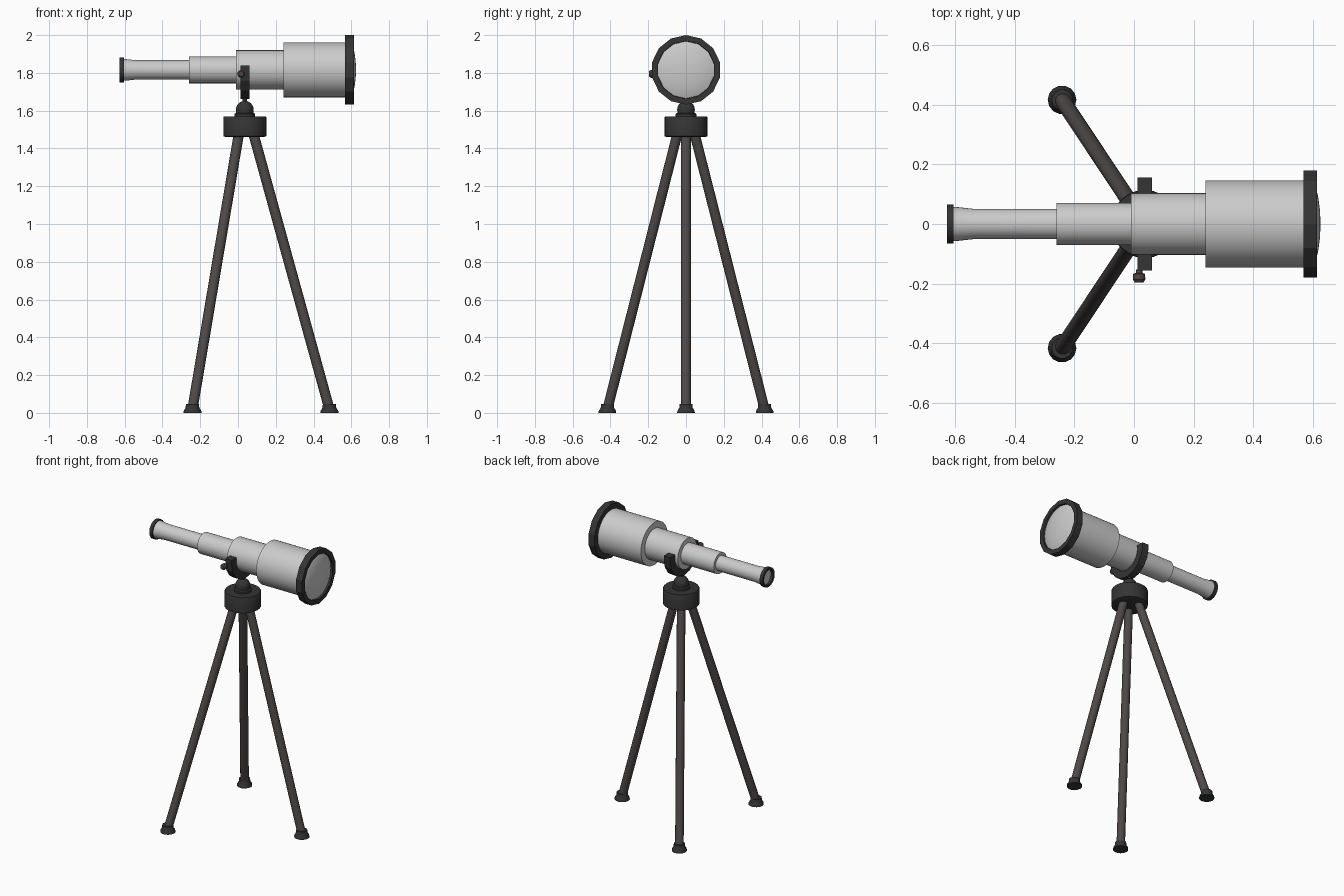
import bpy, bmesh, math
from mathutils import Vector, Matrix

if "Cube" in bpy.data.objects:
    bpy.data.objects.remove(bpy.data.objects["Cube"])

AXIS_Z = 1.816   # height of the telescope's optical axis
HUB_X = 0.036    # centre of the tripod head


def material(name, rgb):
    m = bpy.data.materials.new(name)
    m.diffuse_color = (*rgb, 1)
    m.use_nodes = True
    m.node_tree.nodes["Principled BSDF"].inputs["Base Color"].default_value = m.diffuse_color
    return m


black = material("black_plastic", (0.035, 0.035, 0.035))
leg_grey = material("dark_leg", (0.075, 0.068, 0.066))
brown = material("knob_brown", (0.085, 0.06, 0.055))


def finish(name, bm, mat=None, angle=35):
    bmesh.ops.recalc_face_normals(bm, faces=bm.faces)
    me = bpy.data.meshes.new(name)
    bm.to_mesh(me)
    bm.free()
    ob = bpy.data.objects.new(name, me)
    bpy.context.collection.objects.link(ob)
    if mat:
        me.materials.append(mat)
    if angle:
        bpy.ops.object.select_all(action='DESELECT')
        ob.select_set(True)
        bpy.context.view_layer.objects.active = ob
        bpy.ops.object.shade_smooth_by_angle(angle=math.radians(angle))
    return ob


def lathe(name, profile, origin, direction, sides=32, mat=None, closed=False, angle=35):
    """Revolve (distance along axis, radius) points around a direction."""
    bm = bmesh.new()
    rot = Vector((0, 0, 1)).rotation_difference(Vector(direction)).to_matrix()
    origin = Vector(origin)
    rings = []
    for h, r in profile:
        count = 1 if r == 0 else sides
        rings.append([bm.verts.new(origin + rot @ Vector((
            r * math.cos(2 * math.pi * i / sides),
            r * math.sin(2 * math.pi * i / sides), h))) for i in range(count)])
    pairs = list(zip(rings, rings[1:]))
    if closed:
        pairs.append((rings[-1], rings[0]))
    for a, b in pairs:
        for i in range(sides):
            j = (i + 1) % sides
            if len(a) == 1:
                bm.faces.new((a[0], b[i], b[j]))
            elif len(b) == 1:
                bm.faces.new((a[i], b[0], a[j]))
            else:
                bm.faces.new((a[i], a[j], b[j], b[i]))
    if not closed:
        for ring in (rings[0], rings[-1]):
            if len(ring) > 1:
                bm.faces.new(ring)
    return finish(name, bm, mat, angle)


def along_x(name, profile, **kw):
    return lathe(name, profile, (0, 0, AXIS_Z), (1, 0, 0), **kw)


# Telescoping barrel sections
along_x("front_barrel", [(0.24, 0.146), (0.585, 0.146)])
along_x("middle_barrel", [(-0.01, 0.104), (0.25, 0.104)])
along_x("rear_barrel", [(-0.26, 0.071), (0.0, 0.071)])
along_x("eyepiece_tube", [(-0.61, 0.058), (-0.585, 0.056), (-0.54, 0.051), (-0.25, 0.051)])

# Dark end rings, the front one low-poly with 14 sides
along_x("front_ring", [(0.567, 0.14), (0.567, 0.184), (0.613, 0.184), (0.613, 0.153), (0.59, 0.15)],
        sides=14, mat=black, closed=True, angle=20)
along_x("eyepiece_ring", [(-0.627, 0.05), (-0.627, 0.066), (-0.604, 0.066), (-0.604, 0.05)],
        sides=16, mat=black, closed=True)

# Bulging front lens
along_x("front_lens", [(0.58, 0.154), (0.598, 0.154), (0.608, 0.13), (0.617, 0.09),
                       (0.623, 0.045), (0.625, 0)])

# U-shaped yoke cradling the middle barrel
bm = bmesh.new()
outline = []
for radius, order in ((0.155, range(9)), (0.102, range(8, -1, -1))):
    arc = [(radius * math.cos(math.pi + math.pi * i / 8),
            AXIS_Z + radius * math.sin(math.pi + math.pi * i / 8)) for i in order]
    outline += [(arc[0][0], 1.84)] + arc + [(arc[-1][0], 1.84)]
face = bm.faces.new([bm.verts.new((0.012, y, z)) for y, z in outline])
ext = bmesh.ops.extrude_face_region(bm, geom=[face])
bmesh.ops.translate(bm, vec=(0.048, 0, 0),
                    verts=[v for v in ext["geom"] if isinstance(v, bmesh.types.BMVert)])
finish("yoke", bm, black, 20)

# Clamp knob on the front side of the yoke
lathe("clamp_knob", [(0.0, 0.011), (0.012, 0.011), (0.015, 0.02), (0.034, 0.021), (0.044, 0.014)],
      (0.017, -0.152, 1.795), (0, -1, 0), sides=12, mat=brown)

# Tripod head: hub, collar and ball joint
lathe("hub", [(1.46, 0.1), (1.465, 0.114), (1.565, 0.114), (1.57, 0.111)],
      (HUB_X, 0, 0), (0, 0, 1), sides=24, mat=black)
lathe("collar", [(1.56, 0.055), (1.583, 0.055), (1.588, 0.046), (1.6, 0.046)],
      (HUB_X, 0, 0), (0, 0, 1), sides=24, mat=black)
ball = [(1.605 + 0.047 * math.sin(a), 0.047 * math.cos(a))
        for a in [math.radians(d) for d in range(-30, 76, 15)]]
lathe("ball_joint", ball + [(1.67, 0.012)], (HUB_X, 0, 0), (0, 0, 1), sides=24, mat=black)

# Three splayed legs with rubber feet
legs = {"front_leg": ((0.081, 0), (0.484, 0)),
        "left_leg": ((0.005, 0.045), (-0.241, 0.416)),
        "right_leg": ((0.005, -0.045), (-0.241, -0.416))}
for name, (top, foot) in legs.items():
    a, b = Vector((*foot, 0.02)), Vector((*top, 1.48))
    lathe(name, [(0, 0.027), ((b - a).length, 0.027)], a, (b - a).normalized(),
          sides=14, mat=leg_grey)
    lathe(name + "_foot", [(0, 0.048), (0.01, 0.047), (0.028, 0.036), (0.048, 0.035)],
          (*foot, 0), (0, 0, 1), sides=14, mat=black)
